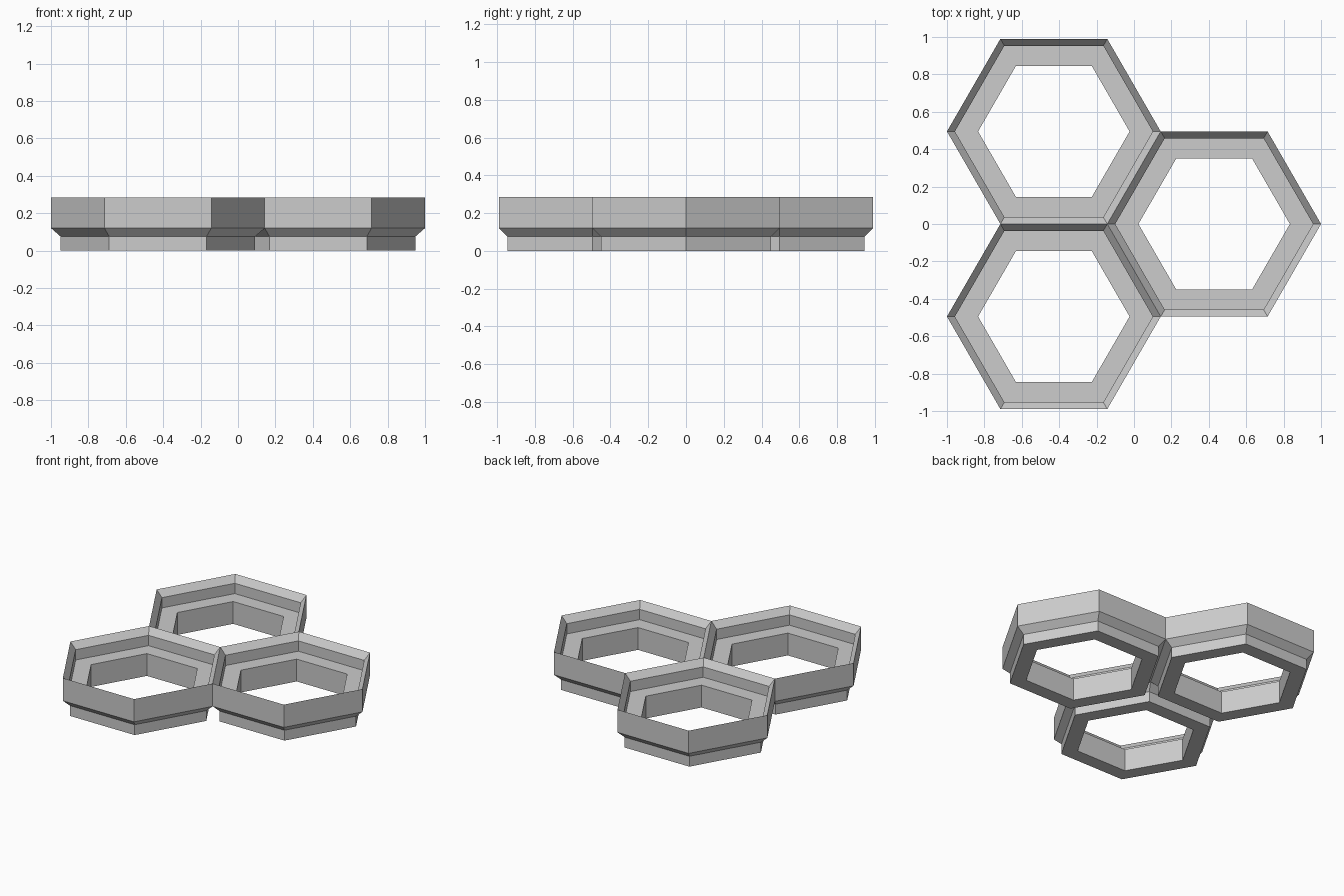
import bpy, bmesh, math

cube = bpy.data.objects.get("Cube")
if cube:
    bpy.data.objects.remove(cube, do_unlink=True)

grey = bpy.data.materials.new("light_grey")
grey.use_nodes = True
colour = (0.604, 0.604, 0.604, 1)
grey.diffuse_color = colour
grey.node_tree.nodes["Principled BSDF"].inputs["Base Color"].default_value = colour

SIDES = 6
RADIUS = 4 / 7                                # corner radius of one cell
APOTHEM = RADIUS * math.cos(math.pi / SIDES)

# Closed wall section as (corner radius, height)
SECTION = [
    (0.405, 0), (0.52, 0),                    # flat underside
    (0.52, 0.075), (RADIUS, 0.12),            # foot and flared step
    (RADIUS, 0.285),                          # outer wall to sharp rim
    (0.529, 0.237), (0.529, 0.162),           # inner bevel and wall
    (0.405, 0.162),                           # ledge around the hole
]


def hex_cell(name, x, y):
    """Sweep the wall section around a hexagon."""
    bm = bmesh.new()
    rings = []
    for i in range(SIDES):
        a = 2 * math.pi * i / SIDES
        rings.append([bm.verts.new((r * math.cos(a), r * math.sin(a), z))
                      for r, z in SECTION])
    n = len(SECTION)
    for i in range(SIDES):
        a, b = rings[i], rings[(i + 1) % SIDES]
        for j in range(n):
            k = (j + 1) % n
            bm.faces.new((a[j], b[j], b[k], a[k]))
    bmesh.ops.recalc_face_normals(bm, faces=bm.faces)
    mesh = bpy.data.meshes.new(name)
    bm.to_mesh(mesh)
    bm.free()
    mesh.materials.append(grey)
    obj = bpy.data.objects.new(name, mesh)
    obj.location = (x, y, 0)
    bpy.context.collection.objects.link(obj)


# Three cells packed as a honeycomb
offset = 0.75 * RADIUS
hex_cell("back_hex_tray", -offset, APOTHEM)
hex_cell("front_hex_tray", -offset, -APOTHEM)
hex_cell("left_hex_tray", offset, 0)
